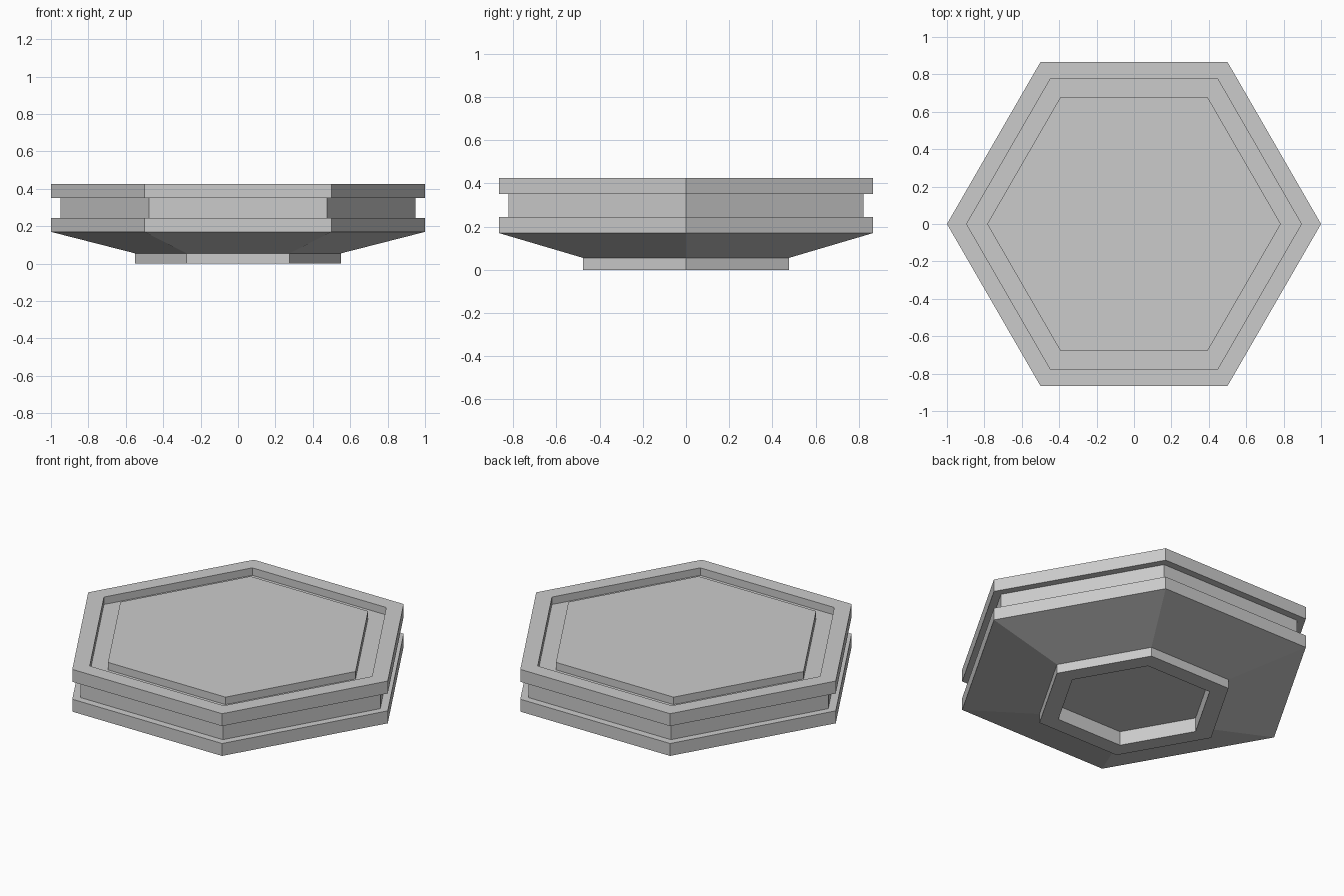
import bpy, bmesh
from math import cos, sin, tau

if "Cube" in bpy.data.objects:
    bpy.data.objects.remove(bpy.data.objects["Cube"])

SIDES = 6

# Profile (corner radius, height), from the underside recess out and up to the top plate
PROFILE = [
    (0.44, 0.085), (0.44, 0.0),                              # underside recess
    (0.55, 0.0), (0.55, 0.055),                              # foot
    (1.0, 0.17), (1.0, 0.245),                               # flare and lower rim
    (0.95, 0.245), (0.95, 0.35),                             # waist groove
    (1.0, 0.35), (1.0, 0.425),                               # upper rim
    (0.895, 0.425), (0.895, 0.38),                           # top channel
    (0.785, 0.38), (0.785, 0.425),                           # raised top plate
]


def hex_lathe(name, profile):
    """Sweep a profile round a hexagon and cap both ends."""
    bm = bmesh.new()
    rings = [[bm.verts.new((r * cos(tau * i / SIDES), r * sin(tau * i / SIDES), z))
              for i in range(SIDES)] for r, z in profile]
    for a, b in zip(rings, rings[1:]):
        for i in range(SIDES):
            j = (i + 1) % SIDES
            bm.faces.new((a[i], a[j], b[j], b[i]))
    bm.faces.new(rings[0][::-1])
    bm.faces.new(rings[-1])
    bmesh.ops.recalc_face_normals(bm, faces=bm.faces)
    mesh = bpy.data.meshes.new(name)
    bm.to_mesh(mesh)
    bm.free()
    obj = bpy.data.objects.new(name, mesh)
    bpy.context.collection.objects.link(obj)
    return obj


# Hexagonal platform
hex_lathe("hexagonal_platform", PROFILE)
